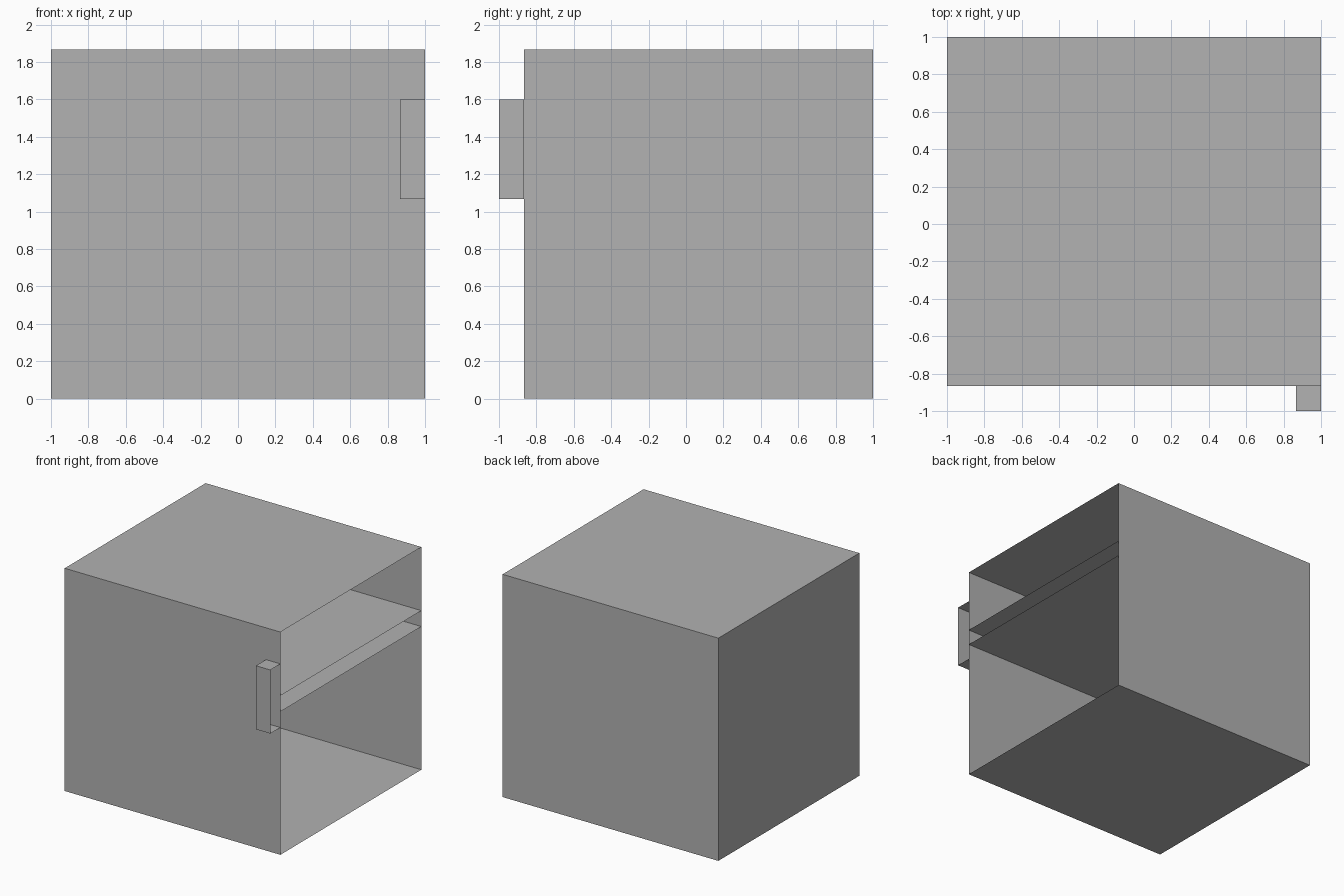
import bpy
import bmesh
from mathutils import Matrix, Vector

if "Cube" in bpy.data.objects:
    bpy.data.objects.remove(bpy.data.objects["Cube"], do_unlink=True)

U = 2 / 15                       # module: the body is 15 x 14 x 14 units
X0, X1 = -1.0, 1.0
Y0, Y1 = -1.0 + U, 1.0
H = 14 * U

grey = bpy.data.materials.new("light grey")
grey.use_nodes = True
colour = (0.447, 0.447, 0.447, 1)
grey.diffuse_color = colour
grey.node_tree.nodes["Principled BSDF"].inputs["Base Color"].default_value = colour


def add_object(name, bm):
    mesh = bpy.data.meshes.new(name)
    bm.to_mesh(mesh)
    bm.free()
    mesh.materials.append(grey)
    obj = bpy.data.objects.new(name, mesh)
    bpy.context.collection.objects.link(obj)
    return obj


def open_box(name, low, high, open_sides):
    """Thin-walled box with the faces pointing along open_sides removed."""
    low, high = Vector(low), Vector(high)
    bm = bmesh.new()
    matrix = Matrix.Translation((low + high) / 2) @ Matrix.Diagonal((*(high - low), 1))
    bmesh.ops.create_cube(bm, size=1, matrix=matrix)
    bm.normal_update()
    removed = [f for f in bm.faces
               if any(f.normal.dot(Vector(d)) > 0.9 for d in open_sides)]
    bmesh.ops.delete(bm, geom=removed, context='FACES')
    return add_object(name, bm)


def shelf(name, z):
    """Flat sheet spanning the whole inside of the body."""
    bm = bmesh.new()
    corners = [(X0, Y0, z), (X1, Y0, z), (X1, Y1, z), (X0, Y1, z)]
    bm.faces.new([bm.verts.new(c) for c in corners])
    return add_object(name, bm)


# Cabinet body, open on its left side
open_box("cabinet_body", (X0, Y0, 0), (X1, Y1, H), [(1, 0, 0)])

# Handle on the front, open on the same side and against the body
open_box("handle", (X1 - U, -1, 8 * U), (X1, Y0, 12 * U), [(1, 0, 0), (0, 1, 0)])

# Two inner dividers
shelf("lower_shelf", 9 * U)
shelf("upper_shelf", 10 * U)
